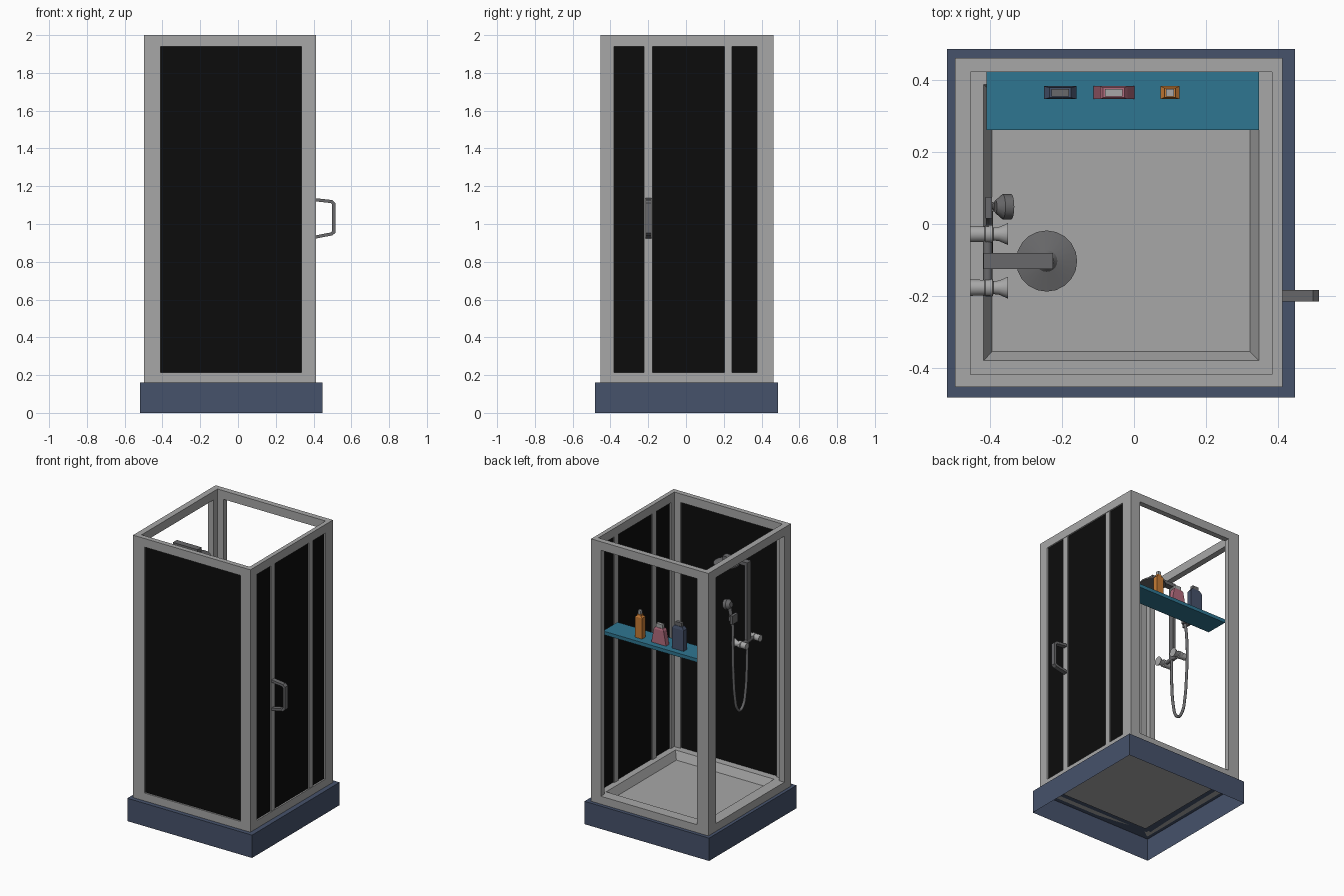
import bpy, bmesh, math
from mathutils import Vector

if "Cube" in bpy.data.objects:
    bpy.data.objects.remove(bpy.data.objects["Cube"])


def mat(name, r, g, b):
    m = bpy.data.materials.new(name)
    m.diffuse_color = (r, g, b, 1)
    m.use_nodes = True
    m.node_tree.nodes["Principled BSDF"].inputs["Base Color"].default_value = m.diffuse_color
    return m


GREY = mat("frame_grey", 0.39, 0.39, 0.39)
NAVY = mat("navy", 0.061, 0.084, 0.147)
BLACK = mat("black_glass", 0.0037, 0.0037, 0.0037)
METAL = mat("dark_metal", 0.14, 0.14, 0.145)
TEAL = mat("teal", 0.028, 0.181, 0.283)
ORANGE = mat("orange", 0.58, 0.2, 0.035)
PINK = mat("pink", 0.45, 0.15, 0.21)


def finish(name, bm, m, smooth=False):
    bmesh.ops.recalc_face_normals(bm, faces=bm.faces)
    me = bpy.data.meshes.new(name)
    bm.to_mesh(me)
    bm.free()
    me.materials.append(m)
    ob = bpy.data.objects.new(name, me)
    bpy.context.collection.objects.link(ob)
    if smooth:
        bpy.ops.object.select_all(action='DESELECT')
        ob.select_set(True)
        bpy.context.view_layer.objects.active = ob
        bpy.ops.object.shade_smooth_by_angle()
    return ob


def rings(name, levels, m, cap_start=True, cap_end=True):
    """Stack of rectangles (x0, x1, y0, y1, z) joined by side faces."""
    bm = bmesh.new()
    loops = [[bm.verts.new(p) for p in ((a, c, z), (b, c, z), (b, d, z), (a, d, z))]
             for a, b, c, d, z in levels]
    for lo, hi in zip(loops, loops[1:]):
        for i in range(4):
            j = (i + 1) % 4
            bm.faces.new((lo[i], lo[j], hi[j], hi[i]))
    if cap_start:
        bm.faces.new(loops[0])
    if cap_end:
        bm.faces.new(loops[-1])
    return finish(name, bm, m)


def box(name, x0, x1, y0, y1, z0, z1, m):
    return rings(name, [(x0, x1, y0, y1, z0), (x0, x1, y0, y1, z1)], m)


def lathe(name, origin, axis, profile, m, n=20):
    """Turned solid: profile of (distance along axis, radius)."""
    bm = bmesh.new()
    rot = Vector((0, 0, 1)).rotation_difference(Vector(axis))
    loops = []
    for h, r in profile:
        loops.append([bm.verts.new(Vector(origin) + rot @ Vector(
            (r * math.cos(2 * math.pi * i / n), r * math.sin(2 * math.pi * i / n), h)))
            for i in range(n)])
    for lo, hi in zip(loops, loops[1:]):
        for i in range(n):
            j = (i + 1) % n
            bm.faces.new((lo[i], lo[j], hi[j], hi[i]))
    bm.faces.new(loops[0])
    bm.faces.new(loops[-1])
    return finish(name, bm, m, True)


# Base skirt, hollow underneath, with a top ledge
X0, X1, Y0, Y1 = -0.497, 0.413, -0.453, 0.462     # frame outside
rings("base_skirt", [(-0.52, 0.447, -0.483, 0.487, 0), (-0.52, 0.447, -0.483, 0.487, 0.16),
                     (-0.395, 0.323, -0.355, 0.365, 0.16)], NAVY, False, False)

# Tray: flat rim, sloped sides, floor
rings("tray", [(-0.46, 0.385, -0.425, 0.425, 0.215), (-0.418, 0.348, -0.38, 0.388, 0.215),
               (-0.395, 0.323, -0.355, 0.365, 0.16)], GREY, False, True)
box("tray_floor_slab", -0.395, 0.323, -0.355, 0.365, 0.135, 0.159, GREY)

# Frame: four thin walls, each made of two stiles and two rails
IX0, IX1, IY0, IY1 = -0.455, 0.383, -0.418, 0.423  # frame inside
OX0, OX1, OY0, OY1 = -0.41, 0.337, -0.38, 0.377    # openings
for side, ya, yb in (("front", Y0, IY0), ("back", IY1, Y1)):
    box(side + "_stile_left", X0, OX0, ya, yb, 0.16, 2, GREY)
    box(side + "_stile_right", OX1, X1, ya, yb, 0.16, 2, GREY)
    box(side + "_rail_bottom", OX0, OX1, ya, yb, 0.16, 0.215, GREY)
    box(side + "_rail_top", OX0, OX1, ya, yb, 1.94, 2, GREY)
for side, xa, xb in (("left", X0, IX0), ("right", IX1, X1)):
    box(side + "_stile_front", xa, xb, IY0, OY0, 0.16, 2, GREY)
    box(side + "_stile_back", xa, xb, OY1, IY1, 0.16, 2, GREY)
    box(side + "_rail_bottom", xa, xb, OY0, OY1, 0.16, 0.215, GREY)
    box(side + "_rail_top", xa, xb, OY0, OY1, 1.94, 2, GREY)

# Door mullions and black glass
for i, (ya, yb) in enumerate(((-0.222, -0.177), (0.203, 0.243))):
    box(f"door_mullion_{i + 1}", IX1, X1 - 0.003, ya, yb, 0.215, 1.94, GREY)
box("front_glass", OX0, OX1, -0.441, -0.431, 0.215, 1.94, BLACK)
for i, (ya, yb) in enumerate(((OY0, -0.222), (-0.177, 0.203), (0.243, OY1))):
    box(f"side_glass_{i + 1}", 0.393, 0.402, ya, yb, 0.215, 1.94, BLACK)

# Door handle: bent flat bar
outer = [(0.408, 1.137), (0.498, 1.127), (0.515, 1.112), (0.515, 0.953), (0.5, 0.94), (0.408, 0.922)]
inner = [(0.408, 1.12), (0.49, 1.111), (0.498, 1.104), (0.498, 0.962), (0.49, 0.955), (0.408, 0.939)]
bm = bmesh.new()
rows = [[bm.verts.new((x, y, z)) for x, z in pts]
        for pts, y in ((outer, -0.215), (outer, -0.183), (inner, -0.183), (inner, -0.215))]
for a, b in zip(rows, rows[1:] + rows[:1]):
    for i in range(len(outer) - 1):
        bm.faces.new((a[i], a[i + 1], b[i + 1], b[i]))
bm.faces.new([r[0] for r in rows])
bm.faces.new([r[-1] for r in rows])
finish("door_handle", bm, METAL)

# Shower column, arm and rain head
YC = -0.103
box("shower_column", -0.418, -0.398, YC - 0.022, YC + 0.022, 1.28, 1.82, METAL)
box("shower_arm", -0.418, -0.225, YC - 0.022, YC + 0.022, 1.82, 1.845, METAL)
lathe("rain_head", (-0.243, YC, 1.785), (0, 0, 1),
      [(0, 0.085), (0.01, 0.085), (0.025, 0.03), (0.036, 0.02)], METAL, 20)

# Mixer bar and two flared taps
lathe("mixer_bar", (-0.407, -0.2, 1.29), (0, 1, 0), [(0, 0.013), (0.195, 0.013)], METAL, 16)
for i, y in enumerate((-0.177, -0.028)):
    lathe(f"tap_{i + 1}", (-0.455, y, 1.29), (1, 0, 0),
          [(0, 0.023), (0.04, 0.022), (0.042, 0.025), (0.062, 0.025),
           (0.064, 0.018), (0.08, 0.02), (0.105, 0.031)], GREY, 18)

# Hand shower with holder
box("hand_shower_plate", -0.413, -0.395, 0.015, 0.075, 1.47, 1.53, METAL)
box("hand_shower_holder", -0.396, -0.37, 0.035, 0.06, 1.48, 1.51, METAL)
lathe("hand_shower_handle", (-0.398, 0.048, 1.44), (0.2, 0, 1), [(0, 0.01), (0.15, 0.014)], METAL, 12)
lathe("hand_shower_head", (-0.385, 0.048, 1.595), (1, 0, -0.25),
      [(0, 0.018), (0.02, 0.035), (0.045, 0.035)], METAL, 16)

# Hose hanging in a loop
cu = bpy.data.curves.new("hose_path", 'CURVE')
cu.dimensions = '3D'
cu.bevel_depth = 0.01
cu.bevel_resolution = 2
cu.resolution_u = 6
path = [(-0.398, 0.048, 1.45), (-0.402, 0.055, 1.3), (-0.402, 0.048, 1.1), (-0.402, 0.03, 0.93),
        (-0.402, 0.008, 0.855), (-0.402, -0.025, 0.83), (-0.402, -0.06, 0.855),
        (-0.402, -0.083, 0.93), (-0.402, -0.1, 1.1), (-0.404, -0.103, 1.28)]
sp = cu.splines.new('BEZIER')
sp.bezier_points.add(len(path) - 1)
for bp, p in zip(sp.bezier_points, path):
    bp.co = p
    bp.handle_left_type = bp.handle_right_type = 'AUTO'
cu.materials.append(METAL)
hose = bpy.data.objects.new("shower_hose", cu)
bpy.context.collection.objects.link(hose)

# Shelf
SZ = 1.357
box("shelf", -0.41, 0.348, 0.262, 0.424, SZ - 0.025, SZ, TEAL)


# Bottles: body with narrowed shoulder, then cap
def bottle(name, cx, levels, cap_w, cap_top, body, cap):
    cy = 0.365
    rings(name + "_body", [(cx - w, cx + w, cy - d, cy + d, SZ + z) for w, d, z in levels], body)
    z = levels[-1][2]
    box(name + "_cap", cx - cap_w, cx + cap_w, cy - 0.011, cy + 0.011, SZ + z, SZ + cap_top, cap)


bottle("orange_bottle", 0.1, [(0.027, 0.018, 0), (0.027, 0.018, 0.145), (0.015, 0.013, 0.155),
                              (0.015, 0.013, 0.165)], 0.011, 0.19, ORANGE, GREY)
bottle("pink_bottle", -0.056, [(0.057, 0.018, 0), (0.038, 0.018, 0.1), (0.03, 0.014, 0.112)],
       0.024, 0.138, PINK, GREY)
bottle("navy_bottle", -0.205, [(0.045, 0.018, 0), (0.045, 0.018, 0.145), (0.03, 0.014, 0.165)],
       0.024, 0.19, NAVY, METAL)
